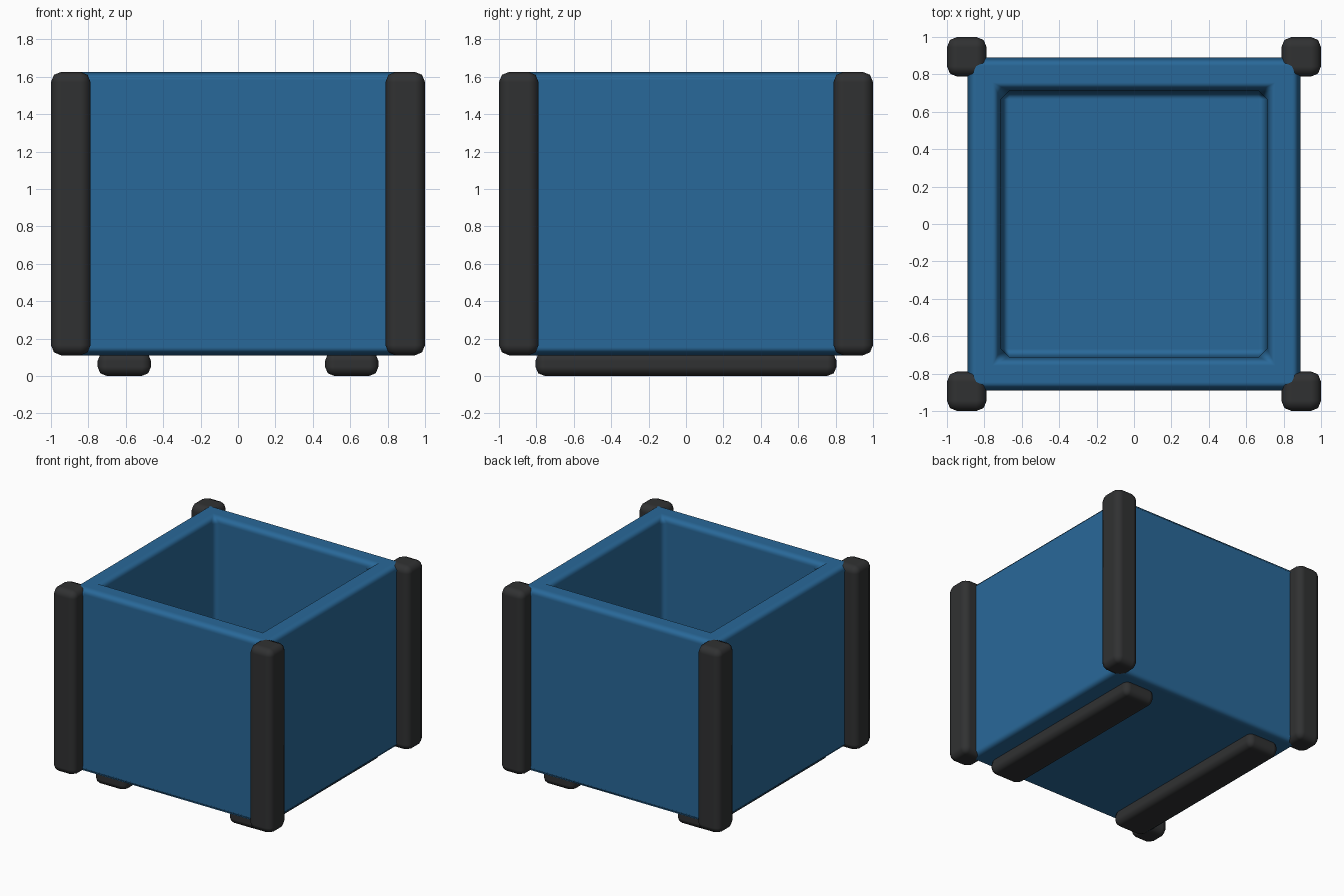
import bpy, bmesh
from mathutils import Vector

if "Cube" in bpy.data.objects:
    bpy.data.objects.remove(bpy.data.objects["Cube"])


def material(name, color):
    m = bpy.data.materials.new(name)
    m.diffuse_color = color
    m.use_nodes = True
    m.node_tree.nodes["Principled BSDF"].inputs["Base Color"].default_value = m.diffuse_color
    return m


blue = material("blue_paint", (0.022, 0.14, 0.32, 1))
dark = material("dark_rubber", (0.03, 0.031, 0.032, 1))


def box(name, lo, hi, mat, bevel, segments=2, wall=None):
    """Bevelled smooth box; with wall set, it is hollowed from the top."""
    lo, hi = Vector(lo), Vector(hi)
    size, mid = hi - lo, (lo + hi) / 2
    bm = bmesh.new()
    bmesh.ops.create_cube(bm, size=1)
    for v in bm.verts:
        v.co = Vector(v.co[i] * size[i] + mid[i] for i in range(3))
    if wall:
        bm.normal_update()
        top = max(bm.faces, key=lambda f: f.calc_center_median().z)
        bmesh.ops.inset_region(bm, faces=[top], thickness=wall, use_even_offset=True)
        ret = bmesh.ops.extrude_face_region(bm, geom=[top])
        for v in (g for g in ret["geom"] if isinstance(g, bmesh.types.BMVert)):
            v.co.z = lo.z + wall
        if top.is_valid:
            bmesh.ops.delete(bm, geom=[top], context="FACES_ONLY")
        bmesh.ops.recalc_face_normals(bm, faces=bm.faces)
    for f in bm.faces:
        f.smooth = True
    me = bpy.data.meshes.new(name)
    bm.to_mesh(me)
    bm.free()
    me.materials.append(mat)
    ob = bpy.data.objects.new(name, me)
    bpy.context.collection.objects.link(ob)
    mod = ob.modifiers.new("Bevel", "BEVEL")
    mod.width = bevel
    mod.segments = segments
    mod.limit_method = "ANGLE"
    mod.harden_normals = True
    return ob


# Open planter body
box("planter_body", (-0.89, -0.89, 0.11), (0.89, 0.89, 1.626), blue, 0.045, 1, wall=0.178)

# Corner posts
for sx, side in ((-1, "left"), (1, "right")):
    for sy, end in ((-1, "front"), (1, "back")):
        cx, cy, h = sx * 0.894, sy * 0.894, 0.106
        box(f"{end}_{side}_post", (cx - h, cy - h, 0.11),
            (cx + h, cy + h, 1.626), dark, 0.055)

    # Runner foot under each side
    fx = sx * 0.608
    box(f"{side}_runner", (fx - 0.143, -0.805, 0), (fx + 0.143, 0.805, 0.13), dark, 0.05)
